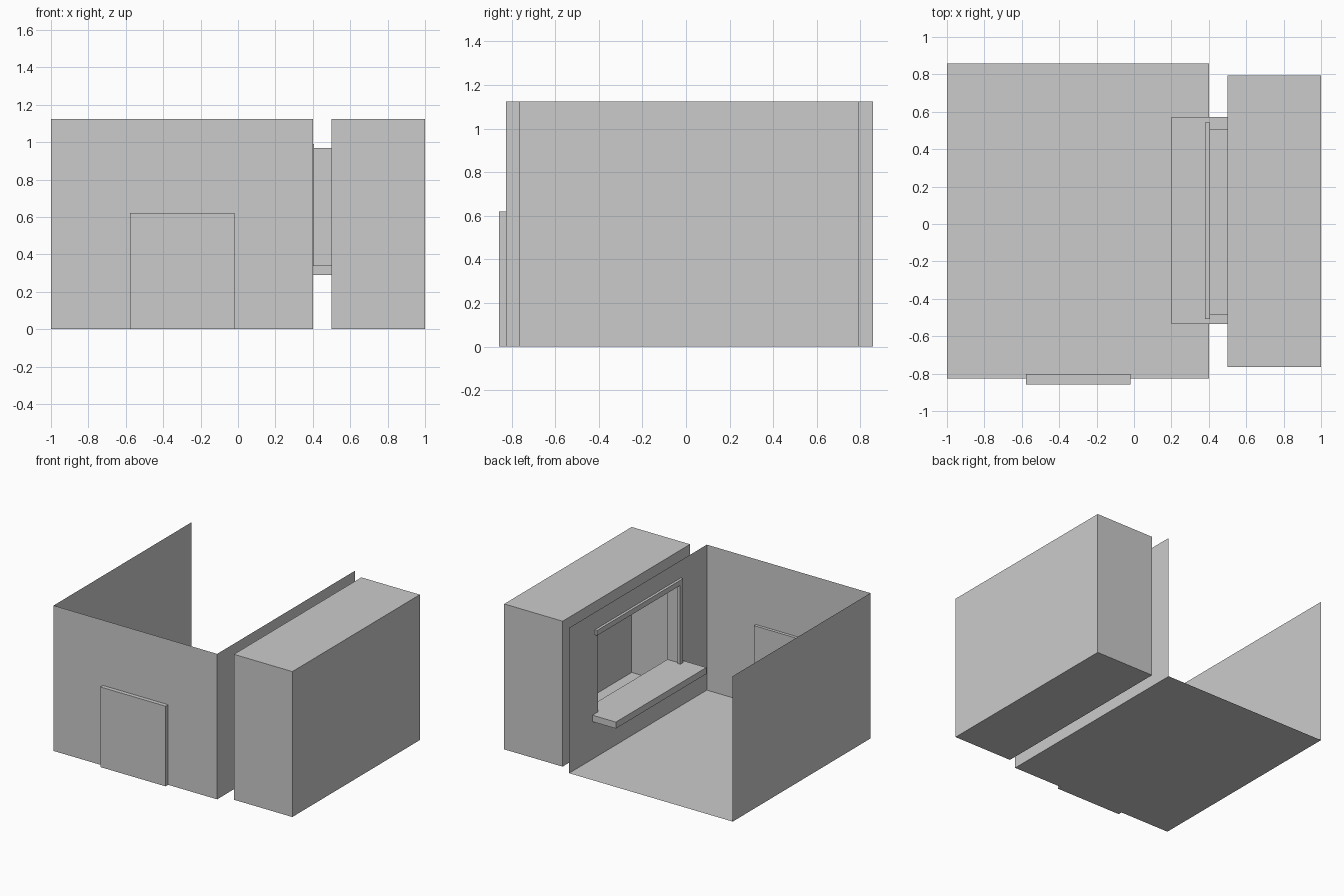
import bpy, bmesh

if "Cube" in bpy.data.objects:
    bpy.data.objects.remove(bpy.data.objects["Cube"])

# Main levels: room shell, annex shell, and the opening that joins them
HEIGHT = 1.125
ROOM = ((-1.0, 0.4), (-0.826, 0.857), (0.0, HEIGHT))
ANNEX = ((0.5, 1.0), (-0.764, 0.794), (0.0, HEIGHT))
OPEN_Y, OPEN_Z = (-0.487, 0.505), (0.34, 0.97)


def finish(name, bm):
    mesh = bpy.data.meshes.new(name)
    bm.to_mesh(mesh)
    bm.free()
    obj = bpy.data.objects.new(name, mesh)
    bpy.context.collection.objects.link(obj)
    return obj


def box_bm(xr, yr, zr):
    bm = bmesh.new()
    bmesh.ops.create_cube(bm, size=1)
    for v in bm.verts:
        for i, (lo, hi) in enumerate((xr, yr, zr)):
            v.co[i] = hi if v.co[i] > 0 else lo
    bm.normal_update()
    return bm


def remove_sides(bm, *sides):
    """Delete the faces whose normal is (axis, sign)."""
    doomed = [f for f in bm.faces if any(f.normal[a] * s > 0.9 for a, s in sides)]
    bmesh.ops.delete(bm, geom=doomed, context='FACES')


def rect(bm, x, yr, zr):
    pts = ((yr[0], zr[0]), (yr[1], zr[0]), (yr[1], zr[1]), (yr[0], zr[1]))
    return [bm.verts.new((x, y, z)) for y, z in pts]


def bridge(bm, a, b):
    for i in range(4):
        j = (i + 1) % 4
        bm.faces.new((a[i], a[j], b[j], b[i]))


def shell(name, ranges, wall_x, *missing):
    """Thin-walled shell whose wall at wall_x carries the opening."""
    bm = box_bm(*ranges)
    remove_sides(bm, *missing)
    bridge(bm, rect(bm, wall_x, *ranges[1:]), rect(bm, wall_x, OPEN_Y, OPEN_Z))
    bmesh.ops.remove_doubles(bm, verts=bm.verts, dist=1e-5)
    bmesh.ops.recalc_face_normals(bm, faces=bm.faces)
    return finish(name, bm)


# Room: floor and three walls, open at the back and top
shell("room_shell", ROOM, 0.4, (0, 1), (1, 1), (2, 1))

# Annex: closed hollow block, opening on its room side
shell("annex_shell", ANNEX, 0.5, (0, -1))

# Reveal lining the opening between both walls
bm = bmesh.new()
bridge(bm, rect(bm, 0.4, OPEN_Y, OPEN_Z), rect(bm, 0.5, OPEN_Y, OPEN_Z))
finish("opening_reveal", bm)

# Solid parts: counter through the opening, trim and door
for name, xr, yr, zr in (
    ("counter", (0.2, 0.5), (-0.534, 0.572), (0.29, 0.34)),
    ("lintel_trim", (0.38, 0.405), (-0.507, 0.543), (0.95, 0.99)),
    ("side_trim", (0.38, 0.405), (-0.507, -0.472), (0.34, 0.95)),
    ("door", (-0.578, -0.02), (-0.857, -0.803), (0.0, 0.62)),
):
    finish(name, box_bm(xr, yr, zr))
